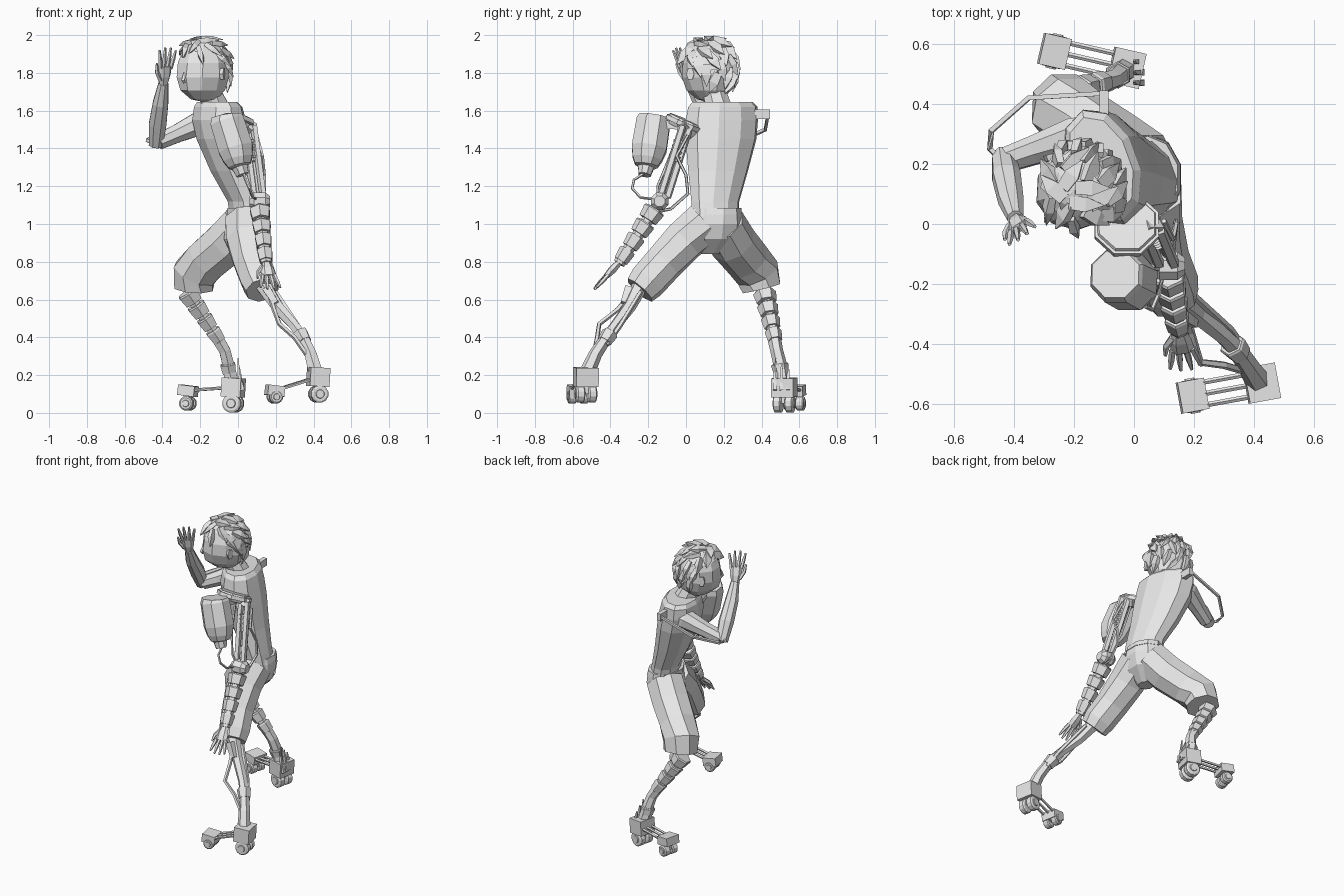
import bpy, bmesh, math, random
from mathutils import Vector as V, Matrix

random.seed(4)
cube = bpy.data.objects.get("Cube")
if cube:
    bpy.data.objects.remove(cube, do_unlink=True)

grey = bpy.data.materials.new("plain grey")
grey.use_nodes = True
grey.diffuse_color = (0.8, 0.8, 0.8, 1)
grey.node_tree.nodes["Principled BSDF"].inputs["Base Color"].default_value = (0.8, 0.8, 0.8, 1)


def finish(name, bm):
    bmesh.ops.recalc_face_normals(bm, faces=bm.faces)
    mesh = bpy.data.meshes.new(name)
    bm.to_mesh(mesh)
    bm.free()
    mesh.materials.append(grey)
    ob = bpy.data.objects.new(name, mesh)
    bpy.context.collection.objects.link(ob)
    return ob


def loft(name, path, radii, sides=6, level=None, side_hint=(0, 1, 0)):
    """Rings along a path; each radius is a number or a pair. level: turn of horizontal rings."""
    bm = bmesh.new()
    pts = [V(p) for p in path]
    rings = []
    for i, p in enumerate(pts):
        d = (pts[min(i + 1, len(pts) - 1)] - pts[max(i - 1, 0)]).normalized()
        if level is None:
            hint = V(side_hint)
            if abs(d.dot(hint.normalized())) > 0.95:
                hint = V((1, 0, 0))
            u = d.cross(hint).normalized()
            w = d.cross(u)
        else:
            u = V((math.cos(level), math.sin(level), 0))
            w = V((-u.y, u.x, 0))
        r = radii[i] if isinstance(radii, (list, tuple)) else radii
        ru, rw = r if isinstance(r, tuple) else (r, r)
        ring = []
        for k in range(sides):
            a = math.tau * (k + 0.5) / sides
            ring.append(bm.verts.new(p + u * ru * math.cos(a) + w * rw * math.sin(a)))
        rings.append(ring)
    for a, b in zip(rings, rings[1:]):
        for k in range(sides):
            n = (k + 1) % sides
            bm.faces.new((a[k], a[n], b[n], b[k]))
    bm.faces.new(rings[0])
    bm.faces.new(rings[-1])
    return finish(name, bm)


def box(name, centre, size, turn=0.0, tilt=0.0):
    bm = bmesh.new()
    bmesh.ops.create_cube(bm, size=1)
    m = (Matrix.Translation(centre) @ Matrix.Rotation(turn, 4, "Z")
         @ Matrix.Rotation(tilt, 4, "Y") @ Matrix.Diagonal((*size, 1)))
    bmesh.ops.transform(bm, matrix=m, verts=bm.verts)
    return finish(name, bm)


def collars(name, start, end, count, r0, r1, fill=0.8, sides=6):
    """Chunky armour collars threaded on a bone."""
    a, b = V(start), V(end)
    loft(name + "_core", [a, b], min(r0, r1) * 0.7)
    for i in range(count):
        r = r0 + (r1 - r0) * i / max(count - 1, 1)
        ts = [(i + k * fill) / count for k in (0, 0.12, 1)]
        loft(f"{name}_collar_{i}", [a.lerp(b, t) for t in ts], [r * .9, r, r * .85], sides)


def hand(name, wrist, middle, across, width):
    """Flat palm, four spread fingers and a thumb."""
    w, m, s = V(wrist), V(middle), V(across).normalized()
    d = m - w
    knuckle = w + d * 0.5
    loft(name + "_palm", [w, w + d * .25, knuckle], [(.018, width * .55), (.023, width * .9), (.016, width)],
         6, side_hint=s)
    for i, k in enumerate((-1, -.35, .35, 1)):
        root = knuckle - d * .05 + s * width * k * .8
        tip = m + s * width * k * 1.3 - d * .1 * abs(k)
        loft(f"{name}_finger_{i}", [root, root.lerp(tip, .55), tip], [.012, .011, .006], 5)
    t0 = w + d * .15 - s * width * .6
    loft(name + "_thumb", [t0, t0 + d * .2 - s * width * .7, t0 + d * .42 - s * width * .9], [.014, .012, .006], 5)


# torso leaning over the hips with turned shoulders, neck
loft("torso",
     [(.055, .155, 1.04), (.04, .155, 1.12), (-.025, .17, 1.28), (-.078, .185, 1.45), (-.1, .19, 1.55),
      (-.105, .195, 1.62), (-.11, .195, 1.645)],
     [(.095, .13), (.09, .135), (.115, .168), (.135, .2), (.135, .203), (.12, .195), (.1, .17)], 10,
     level=math.radians(20))
loft("neck", [(-.11, .175, 1.6), (-.165, .14, 1.73)], [.075, .062], 8)

# head, turned toward the raised hand, with a full chin and a jaw running back to the neck
FACE = V((-.7, -.7, 0)).normalized()
SIDE = V((FACE.y, -FACE.x, 0))
CENTRE = V((-.185, .12, 1.815))
bm = bmesh.new()
bmesh.ops.create_uvsphere(bm, u_segments=10, v_segments=7, radius=1)
for v in bm.verts:
    low = max(0, -v.co.z)
    ahead = v.co.dot(FACE)
    v.co = CENTRE + V((v.co.x * .144, v.co.y * .14, v.co.z * .172)) + FACE * low * (.07 * max(0, ahead) - .02)
finish("head", bm)
for s in (-1, 1):
    p = CENTRE + SIDE * s * .13 - V((0, 0, .02))
    loft(f"ear_{s}", [p, p + SIDE * s * .018 - FACE * .01], [(.032, .018), (.036, .022)], 6)
nose = CENTRE + FACE * .14 - V((0, 0, .045))
loft("nose", [nose + V((0, 0, .03)), nose + FACE * .01 - V((0, 0, .01)), nose - V((0, 0, .02))], [.006, .012, .008], 4)


def bare(n):
    """True below the hairline, for a direction from the head centre."""
    return n.z < min(.5, .2 + .9 * n.dot(FACE)) or n.z < -.55


# hair cap with overlapping swept tufts
bm = bmesh.new()
bmesh.ops.create_icosphere(bm, subdivisions=2, radius=1)
bmesh.ops.delete(bm, geom=[v for v in bm.verts if bare(v.co)], context="VERTS")
for v in bm.verts:
    n = v.co * random.uniform(.96, 1.05)
    v.co = CENTRE + V((n.x * .152, n.y * .148, n.z * .176))
finish("hair_cap", bm)
for i in range(48):
    z = 1 - 1.45 * (i + .5) / 48
    a = i * 2.39996
    n = V((math.cos(a), math.sin(a), 0)) * math.sqrt(1 - z * z) + V((0, 0, z))
    if bare(n):
        continue
    p = CENTRE + V((n.x * .138, n.y * .134, n.z * .164))
    sweep = V((0, 0, -.75)) - FACE * .3 + SIDE * random.uniform(-.5, .5)
    sweep = (sweep - n * sweep.dot(n)).normalized()
    loft(f"hair_tuft_{i}", [p - sweep * .035, p + sweep * .02 + n * .009, p + sweep * .08 + n * .014],
         [(.016, .03), (.02, .036), .002], 4)

# shorts: seat, waistband and two legs
loft("shorts_seat", [(.05, .155, 1.07), (.045, .15, 1.0), (.03, .145, .92), (.01, .13, .84)],
     [(.103, .138), (.118, .152), (.11, .14), (.05, .05)], 10, level=0)
loft("waistband", [(.05, .155, 1.05), (.045, .155, 1.085)], [(.11, .142), (.105, .138)], 10, level=0)
loft("shorts_left_leg", [(.045, .1, 1.01), (.05, -.01, .91), (.08, -.12, .79), (.115, -.205, .695), (.128, -.245, .65)],
     [.12, .116, .106, .103, .09], 8)
loft("shorts_right_leg", [(.03, .19, 1.0), (-.06, .25, .9), (-.165, .325, .81), (-.23, .38, .74), (-.235, .4, .66)],
     [.125, .127, .122, .122, .11], 8)

# raised flesh arm and its outer brace
loft("right_upper_arm", [(-.1, .29, 1.56), (-.2, .29, 1.535), (-.32, .25, 1.48), (-.42, .215, 1.435)],
     [.08, .068, .052, .045], 8)
loft("right_forearm", [(-.435, .225, 1.42), (-.425, .16, 1.53), (-.41, .08, 1.64), (-.395, .02, 1.745)],
     [.04, .05, .044, .028], 8)
hand("right_hand", (-.395, .02, 1.73), (-.37, -.045, 1.94), (1, .7, 0), .04)
loft("arm_brace", [(-.43, .2, 1.435), (-.48, .25, 1.44), (-.475, .31, 1.45), (-.35, .42, 1.5),
                   (-.1, .435, 1.585), (-.09, .36, 1.585)], .011, 4)
box("brace_clip", (-.1, .4, 1.58), (.03, .09, .05))

# tilted shoulder plate with a stepped rim
PLATE, UP = V((-.025, -.005, 1.53)), V((.05, .42, 1)).normalized()
loft("shoulder_plate", [PLATE + UP * h for h in (-.03, -.012, -.012, .012, .012, .022)],
     [.085, .095, .115, .115, .105, .1], 8)
loft("shoulder_bracket", [(.03, .04, 1.48), (.065, -.03, 1.53)], [.035, .04], 4)

# hanging pod and mechanical arm
loft("arm_pod", [(-.062, -.168, 1.57), (-.058, -.172, 1.545), (-.012, -.195, 1.4), (.0, -.205, 1.345),
                 (.008, -.21, 1.31), (.01, -.212, 1.3), (.025, -.22, 1.26)],
     [.085, .097, .1, .085, .066, .045, .036], 8)
loft("pod_mount", [(-.03, -.16, 1.53), (0, -.02, 1.52)], .03, 4)
for i, (dx, dy) in enumerate(((-.025, -.018), (.025, -.018), (0, .022))):
    loft(f"upper_arm_rod_{i}", [(.06 + dx, dy, 1.52), (.11 + dx, -.12 + dy, 1.14)], .02, 5)
collars("upper_arm_coil", (.07, -.03, 1.44), (.085, -.06, 1.33), 4, .038, .036, .5)
loft("elbow_joint", [(.06, -.14, 1.12), (.085, -.14, 1.12), (.145, -.14, 1.12), (.17, -.14, 1.12)],
     [.03, .05, .05, .03], 8)
collars("left_forearm", (.115, -.165, 1.08), (.15, -.355, .79), 4, .06, .045)
hand("left_hand", (.15, -.355, .795), (.175, -.49, .65), (1, .1, 0), .04)
loft("pod_hose", [(.03, -.22, 1.27), (.04, -.275, 1.235), (.06, -.285, 1.19), (.08, -.24, 1.14), (.1, -.16, 1.13)], .008, 5)
loft("arm_hose", [(.1, .01, 1.47), (.13, -.05, 1.36), (.14, .0, 1.26), (.14, .01, 1.16), (.13, -.08, 1.08), (.125, -.17, 1.06)], .009, 5)
loft("arm_cable", [(.0, -.03, 1.5), (.02, -.1, 1.32), (.06, -.15, 1.2), (.1, -.15, 1.12)], .008, 5)

# mechanical left shin, straight strut with side pipe
loft("left_shin", [(.13, -.24, .68), (.21, -.3, .56), (.3, -.375, .46), (.345, -.42, .4)], [.045, .036, .03, .033], 6)
collars("left_shin_cuff", (.325, -.4, .425), (.36, -.44, .365), 1, .046, .046)
loft("left_ankle", [(.345, -.42, .4), (.385, -.48, .31), (.41, -.52, .22)], [.032, .036, .042], 6)
loft("left_shin_pipe", [(.16, -.28, .65), (.19, -.36, .55), (.22, -.46, .47), (.3, -.47, .4), (.37, -.49, .3)], .013, 5)
loft("left_calf_rod", [(.2, -.24, .64), (.32, -.35, .46), (.37, -.42, .36)], .013, 5)
loft("left_knee_plate", [(.15, -.3, .66), (.2, -.33, .58)], [.03, .022], 4)

# mechanical right shin, collared
collars("right_shin", (-.27, .415, .64), (-.09, .475, .37), 4, .062, .045)
loft("right_ankle", [(-.1, .47, .38), (-.07, .48, .33), (-.05, .5, .25), (-.035, .51, .17)], [.036, .034, .036, .042], 6)
collars("right_ankle_cuff", (-.055, .495, .26), (-.045, .505, .2), 1, .046, .046)
for i in range(3):
    loft(f"heel_spike_{i}", [(.025, .47 + i * .035, .12), (.005, .47 + i * .035, .2 + .03 * (i % 2)),
                             (0, .475 + i * .035, .29 - .03 * i)], [.015, .01, .004], 4)


def skate(name, heel, toe, wheel_heel, wheel_toe):
    """Heel block and toe plate joined by rods, each on paired wheels."""
    h, t = V(heel), V(toe)
    d = t - h
    turn = math.atan2(-d.y, -d.x)
    across = V((-math.sin(turn), math.cos(turn), 0))
    box(name + "_heel", h, (.105, .12, .1), turn, .06)
    box(name + "_toe", t, (.09, .105, .055), turn, .12)
    for k in (-1, 0, 1):
        loft(f"{name}_rod_{k}", [h + across * k * .038, t + across * k * .038], .009, 5)
    for label, x, z, r in (("heel", h, *wheel_heel), ("toe", t, *wheel_toe)):
        hub = V((x.x, x.y, z))
        box(f"{name}_{label}_fork", (hub.x, hub.y, (z + x.z) / 2), (.04, .03, abs(x.z - z)), turn)
        for s in (-1, 1):
            prof = [(.01, .8), (.016, 1), (.048, 1), (.054, .8), (.054, .5), (.059, .45)]
            loft(f"{name}_{label}_wheel_{s}", [hub + across * s * y for y, _ in prof], [r * k for _, k in prof],
                 12, side_hint=(0, 0, 1))


skate("left_skate", (.425, -.53, .19), (.195, -.572, .118), (.1, .047), (.085, .036))
skate("right_skate", (-.025, .52, .135), (-.265, .575, .118), (.05, .05), (.05, .038))
